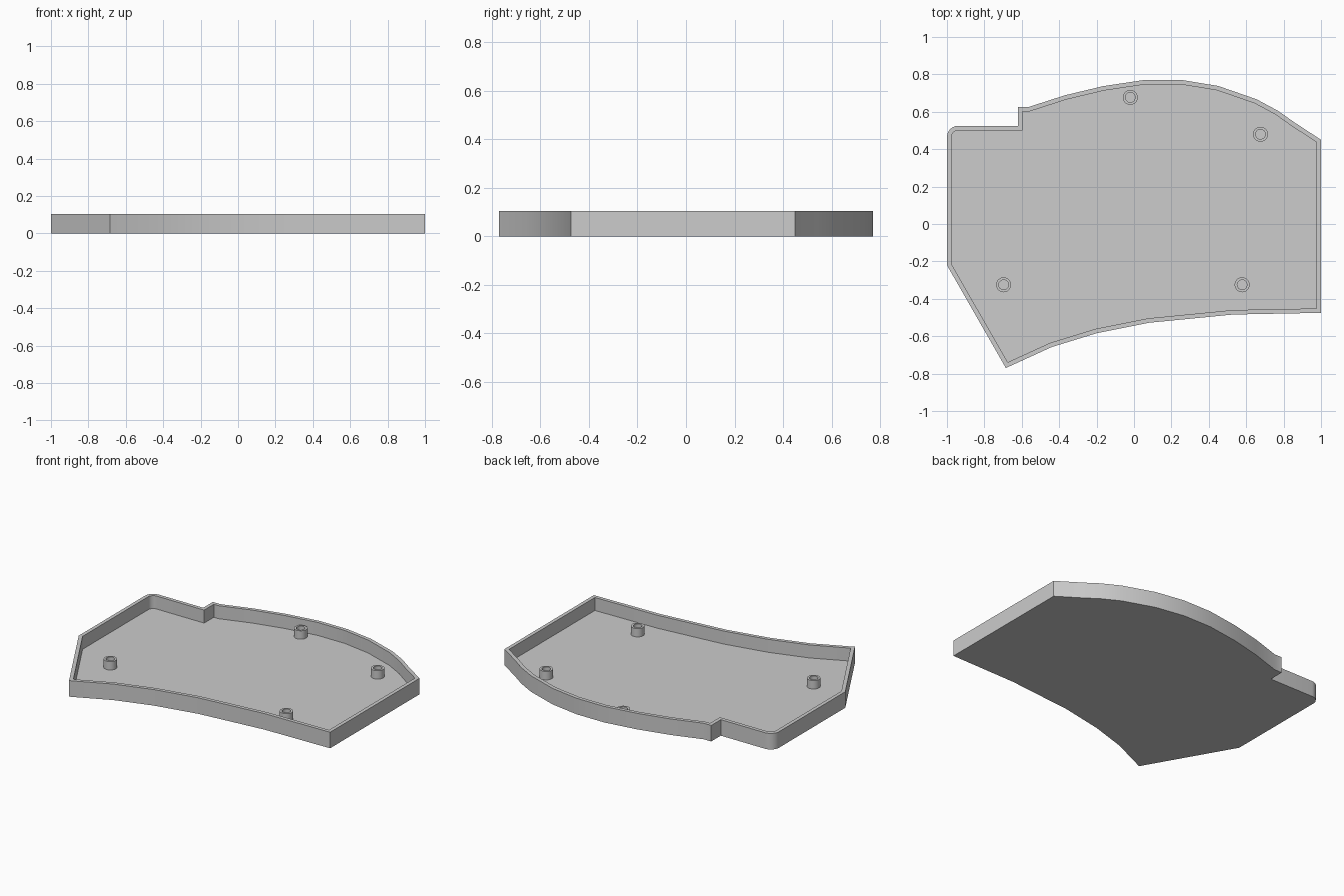
import bpy, bmesh, math
from mathutils import Vector

old = bpy.data.objects.get("Cube")
if old:
    bpy.data.objects.remove(old)

HEIGHT, WALL, FLOOR = 0.105, 0.024, 0.02

grey = bpy.data.materials.new("light grey")
grey.use_nodes = True
grey.diffuse_color = (0.604, 0.604, 0.604, 1)
grey.node_tree.nodes["Principled BSDF"].inputs["Base Color"].default_value = grey.diffuse_color


def finish(bm, name, location=(0, 0, 0)):
    bmesh.ops.recalc_face_normals(bm, faces=bm.faces)
    mesh = bpy.data.meshes.new(name)
    bm.to_mesh(mesh)
    bm.free()
    mesh.materials.append(grey)
    obj = bpy.data.objects.new(name, mesh)
    obj.location = location
    bpy.context.collection.objects.link(obj)
    bpy.ops.object.select_all(action='DESELECT')
    obj.select_set(True)
    bpy.context.view_layer.objects.active = obj
    bpy.ops.object.shade_smooth_by_angle(angle=math.radians(25))


def extrude(bm, face, dz):
    """Extrude one face vertically, leaving the first face, and return the cap."""
    geom = bmesh.ops.extrude_face_region(bm, geom=[face], use_keep_orig=True)["geom"]
    verts = [g for g in geom if isinstance(g, bmesh.types.BMVert)]
    bmesh.ops.translate(bm, verts=verts, vec=(0, 0, dz))
    return next(g for g in geom if isinstance(g, bmesh.types.BMFace))


# Tray outline, counter-clockwise from the left corner
front_edge = [(-1, -0.22), (-0.685, -0.77), (-0.44, -0.658), (-0.2, -0.584),
              (0.08, -0.528), (0.53, -0.484), (1, -0.475)]
back_edge = [(1, 0.45), (0.855, 0.545), (0.77, 0.605), (0.655, 0.667), (0.45, 0.738),
             (0.255, 0.77), (0.055, 0.77), (-0.165, 0.737), (-0.37, 0.688),
             (-0.565, 0.625), (-0.62, 0.625), (-0.62, 0.525)]
R = 0.06
corner = [(-1 + R + R * math.cos(a), 0.525 - R + R * math.sin(a))
          for a in (math.pi / 2 * (1 + i / 6) for i in range(7))]

# Tray: raise the outline, inset the rim, sink the floor
bm = bmesh.new()
base = bm.faces.new([bm.verts.new((x, y, 0)) for x, y in front_edge + back_edge + corner])
base.normal_update()
top = extrude(bm, base, HEIGHT)
bmesh.ops.recalc_face_normals(bm, faces=bm.faces)
bmesh.ops.inset_region(bm, faces=[top], thickness=WALL, use_even_offset=True)
extrude(bm, top, FLOOR - HEIGHT)
bmesh.ops.delete(bm, geom=[top], context='FACES_ONLY')
finish(bm, "tray")


# Screw bosses: hollow posts made by spinning a wall section
def boss(name, x, y, outer=0.04, inner=0.026, height=0.055):
    bm = bmesh.new()
    section = [bm.verts.new((r, 0, z)) for r, z in
               ((outer, 0), (outer, height), (inner, height), (inner, 0))]
    edges = [bm.edges.new(pair) for pair in zip(section, section[1:])]
    bmesh.ops.spin(bm, geom=section + edges, cent=Vector(), axis=(0, 0, 1),
                   angle=2 * math.pi, steps=32, use_merge=True)
    bmesh.ops.remove_doubles(bm, verts=bm.verts, dist=1e-5)
    finish(bm, name, (x, y, FLOOR))


boss("back_boss", -0.02, 0.677)
boss("back_left_boss", 0.676, 0.48)
boss("front_right_boss", -0.697, -0.325)
boss("front_left_boss", 0.578, -0.325)
